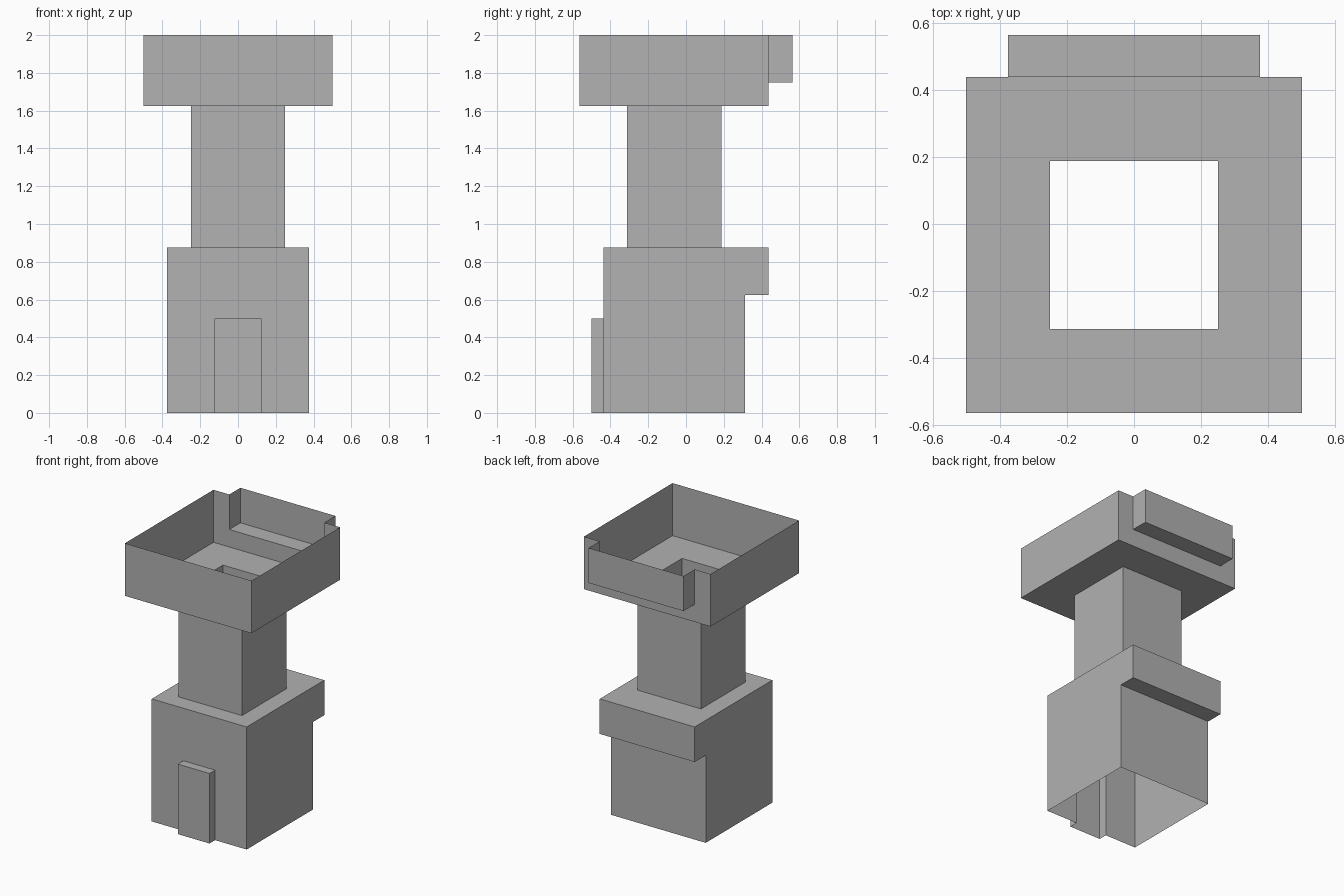
import bpy, bmesh
from mathutils import Vector

default_cube = bpy.data.objects.get("Cube")
if default_cube:
    bpy.data.objects.remove(default_cube)

# Single stone colour
STONE = (0.445, 0.445, 0.445, 1)
stone = bpy.data.materials.new("grey_stone")
stone.use_nodes = True
stone.diffuse_color = STONE
stone.node_tree.nodes["Principled BSDF"].inputs["Base Color"].default_value = STONE


def panel(bm, pts):
    """One flat face through the points."""
    bm.faces.new([bm.verts.new(p) for p in pts])


def sweep(bm, path, move):
    """Thin walls: an open path swept along a vector."""
    pts = [Vector(p) for p in path]
    move = Vector(move)
    for a, b in zip(pts, pts[1:]):
        panel(bm, (a, b, b + move, a + move))


def across(bm, path, half):
    """Sweep a (y, z) path across the width."""
    sweep(bm, [(-half, y, z) for y, z in path], (2 * half, 0, 0))


def sides(bm, outline, half):
    """A mirrored pair of side panels from a (y, z) outline."""
    for x in (-half, half):
        panel(bm, [(x, y, z) for y, z in outline])


def square(half, front, back, z):
    return [(-half, front, z), (half, front, z), (half, back, z), (-half, back, z)]


def ring(bm, outer, inner):
    """Flat frame between two squares."""
    for i in range(4):
        j = (i + 1) % 4
        panel(bm, (outer[i], outer[j], inner[j], inner[i]))


def notched_wall(bm, y, half, notch, edge, far, depth):
    """Wall with a rectangular notch that opens at the edge height."""
    panel(bm, [(x, y, z) for x, z in (
        (-half, edge), (-half, far), (half, far), (half, edge),
        (notch, edge), (notch, depth), (-notch, depth), (-notch, edge))])


def finish(bm, name):
    bmesh.ops.remove_doubles(bm, verts=bm.verts, dist=0.0001)
    bmesh.ops.recalc_face_normals(bm, faces=bm.faces)
    mesh = bpy.data.meshes.new(name)
    bm.to_mesh(mesh)
    bm.free()
    mesh.materials.append(stone)
    bpy.context.collection.objects.link(bpy.data.objects.new(name, mesh))


# Main levels and widths
BASE_W, SHAFT_W, HEAD_W, DOOR_W = 0.375, 0.25, 0.5, 0.125
BASE_F, BASE_B, LEDGE_B = -0.4375, 0.3125, 0.4375
SHAFT_F, SHAFT_B = -0.3125, 0.1875
HEAD_F, HEAD_B, BALCONY_B = -0.5625, 0.4375, 0.5625
DOOR_F, DOOR_Z = -0.5, 0.5
LEDGE_Z, BASE_Z, HEAD_Z, BALCONY_Z, TOP = 0.625, 0.875, 1.625, 1.75, 2.0

# Hollow base with a rear overhang and a doorway
bm = bmesh.new()
rear = [(BASE_B, 0), (BASE_B, LEDGE_Z), (LEDGE_B, LEDGE_Z), (LEDGE_B, BASE_Z)]
sides(bm, rear + [(BASE_F, BASE_Z), (BASE_F, 0)], BASE_W)
across(bm, rear, BASE_W)
notched_wall(bm, BASE_F, BASE_W, DOOR_W, 0, BASE_Z, DOOR_Z)
ring(bm, square(BASE_W, BASE_F, LEDGE_B, BASE_Z),
     square(SHAFT_W, SHAFT_F, SHAFT_B, BASE_Z))
finish(bm, "base")

# Raised door, open behind
bm = bmesh.new()
door = [(DOOR_F, 0), (DOOR_F, DOOR_Z), (BASE_F, DOOR_Z)]
across(bm, door, DOOR_W)
sides(bm, door + [(BASE_F, 0)], DOOR_W)
finish(bm, "door")

# Hollow shaft
bm = bmesh.new()
loop = square(SHAFT_W, SHAFT_F, SHAFT_B, BASE_Z)
sweep(bm, loop + loop[:1], (0, 0, HEAD_Z - BASE_Z))
finish(bm, "shaft")

# Open-topped lookout
bm = bmesh.new()
loop = square(HEAD_W, HEAD_F, HEAD_B, HEAD_Z)
sweep(bm, [loop[3]] + loop[:3], (0, 0, TOP - HEAD_Z))
notched_wall(bm, HEAD_B, HEAD_W, BASE_W, TOP, HEAD_Z, BALCONY_Z)
ring(bm, loop, square(SHAFT_W, SHAFT_F, SHAFT_B, HEAD_Z))
finish(bm, "lookout")

# Rear balcony
bm = bmesh.new()
balcony = [(HEAD_B, BALCONY_Z), (BALCONY_B, BALCONY_Z), (BALCONY_B, TOP)]
across(bm, balcony, BASE_W)
sides(bm, balcony + [(HEAD_B, TOP)], BASE_W)
finish(bm, "balcony")
